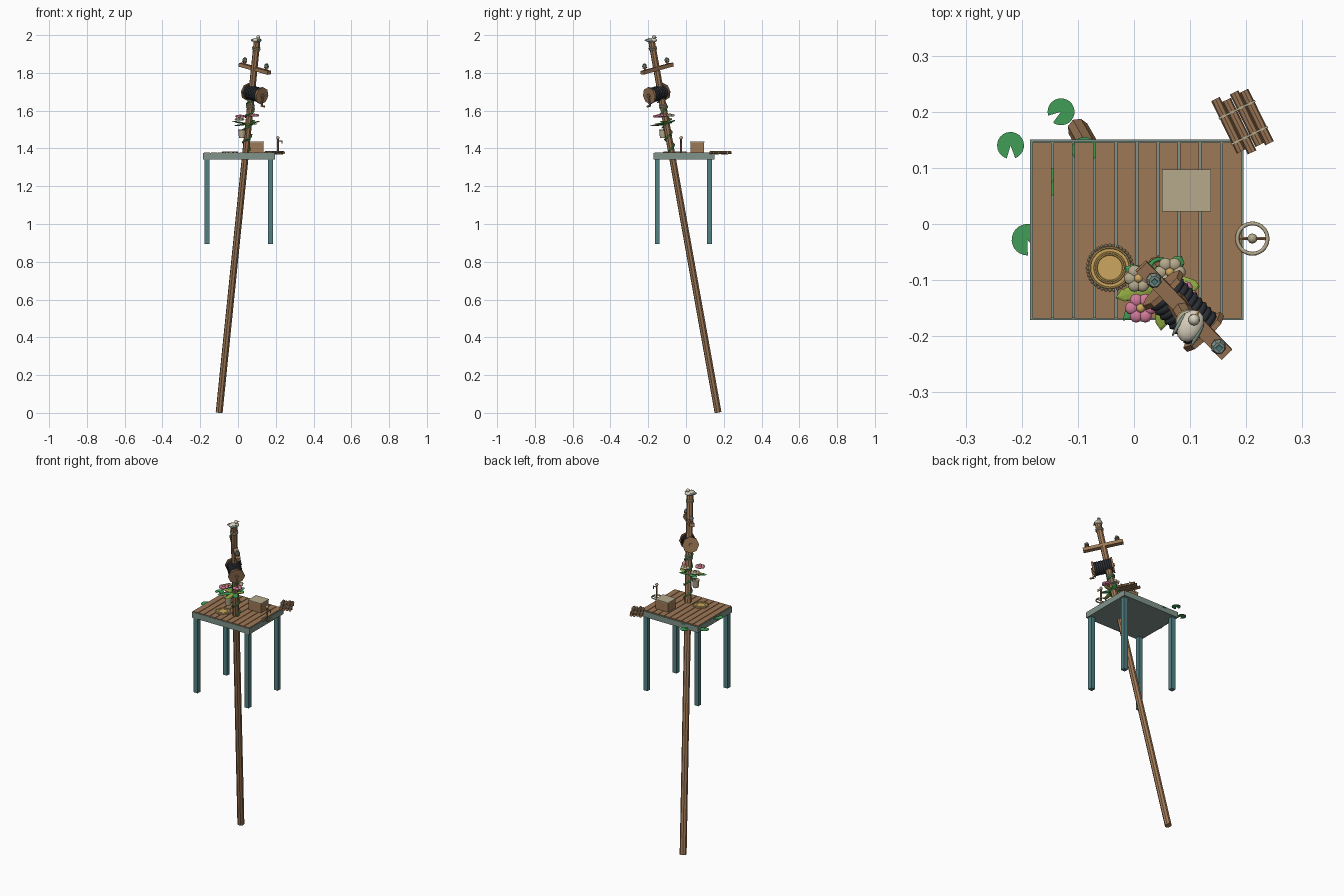
import bpy, bmesh, math
from mathutils import Vector, Matrix

if "Cube" in bpy.data.objects:
    bpy.data.objects.remove(bpy.data.objects["Cube"])


def srgb(r, g, b):
    return tuple((c / 255 / 12.92) if c < 11 else ((c / 255 + 0.055) / 1.055) ** 2.4 for c in (r, g, b)) + (1,)


def material(name, *rgb):
    m = bpy.data.materials.new(name)
    m.diffuse_color = srgb(*rgb)
    m.use_nodes = True
    m.node_tree.nodes["Principled BSDF"].inputs["Base Color"].default_value = m.diffuse_color
    return m


WOOD = material("brown wood", 158, 120, 86)
TEAL = material("teal paint", 82, 128, 130)
FRAME = material("grey green", 128, 148, 138)
KHAKI = material("khaki rope", 182, 170, 140)
GOLD = material("straw gold", 204, 166, 96)
GREEN = material("leaf green", 64, 158, 86)
LIME = material("lime leaf", 146, 172, 66)
PINK = material("pink petal", 210, 122, 152)
BLACK = material("black cable", 44, 48, 54)
CREAM = material("cream feather", 216, 208, 188)


# Piece builders: each returns a function that adds geometry to a bmesh
def box(c, size, rot=Matrix()):
    m = Matrix.Translation(c) @ rot @ Matrix.Diagonal((*size, 1))
    return lambda bm: bmesh.ops.create_cube(bm, size=1, matrix=m)


def rod(a, b, r, r2=None, n=8):
    a, b = Vector(a), Vector(b)
    m = Matrix.Translation((a + b) / 2) @ (b - a).to_track_quat('Z', 'Y').to_matrix().to_4x4()
    return lambda bm: bmesh.ops.create_cone(bm, cap_ends=True, segments=n, radius1=r,
                                            radius2=r if r2 is None else r2,
                                            depth=(b - a).length, matrix=m)


def ball(c, size, rot=Matrix(), u=10, v=6):
    m = Matrix.Translation(c) @ rot @ Matrix.Diagonal((*size, 1))
    return lambda bm: bmesh.ops.create_uvsphere(bm, u_segments=u, v_segments=v, radius=1, matrix=m)


def ring(c, axis, R, r, n=24, k=8):
    m = Matrix.Translation(c) @ Vector(axis).to_track_quat('Z', 'Y').to_matrix().to_4x4()

    def add(bm):
        g = [[bm.verts.new(m @ Vector(((R + r * math.cos(q)) * math.cos(p), (R + r * math.cos(q)) * math.sin(p),
                                       r * math.sin(q))))
              for q in [2 * math.pi * j / k for j in range(k)]] for p in [2 * math.pi * i / n for i in range(n)]]
        for i in range(n):
            for j in range(k):
                i2, j2 = (i + 1) % n, (j + 1) % k
                bm.faces.new((g[i][j], g[i2][j], g[i2][j2], g[i][j2]))
    return add


def pad(x, y, r, notch, z=1.367):
    def add(bm):
        a0 = math.radians(notch)
        arc = [a0 + 0.32 + (2 * math.pi - 0.64) * i / 22 for i in range(23)]
        vs = [bm.verts.new((x, y, z))] + [bm.verts.new((x + r * math.cos(a), y + r * math.sin(a), z)) for a in arc]
        f = bm.faces.new(vs)
        top = bmesh.ops.extrude_face_region(bm, geom=[f])["geom"]
        bmesh.ops.translate(bm, vec=(0, 0, 0.002), verts=[v for v in top if isinstance(v, bmesh.types.BMVert)])
    return add


def part(name, mat, *pieces, smooth=False):
    bm = bmesh.new()
    for p in pieces:
        p(bm)
    bmesh.ops.recalc_face_normals(bm, faces=bm.faces[:])
    for f in bm.faces:
        f.smooth = smooth
    me = bpy.data.meshes.new(name)
    bm.to_mesh(me)
    bm.free()
    me.materials.append(mat)
    ob = bpy.data.objects.new(name, me)
    bpy.context.scene.collection.objects.link(ob)
    return ob


# Leaning pole and the axes of the fittings on it
def on_pole(z):
    return Vector((-0.10 + 0.102 * z, 0.17 - 0.179 * z, z))


U = Vector((0.102, -0.179, 1)).normalized()
S = Vector((0.68, -0.7, -0.2))
S = (S - U * S.dot(U)).normalized()
N = U.cross(S)
TILT = Matrix((S, N, U)).transposed().to_4x4()

part("leaning_pole", WOOD, rod(on_pole(0.003), on_pole(1.965), 0.019, 0.018, 8))
part("pole_rope_wraps", KHAKI, *[ring(on_pole(z), U, 0.019, 0.004, 16, 6)
                                 for z in (1.615, 1.623, 1.631, 1.925, 1.933)], smooth=True)

# Deck
part("deck_frame", FRAME, box((0.005, -0.01, 1.353), (0.38, 0.322, 0.024)),
     *[box((0.005, y, 1.358), (0.38, 0.005, 0.034)) for y in (-0.1685, 0.1485)],
     *[box((x, -0.01, 1.358), (0.005, 0.322, 0.034)) for x in (-0.1825, 0.1925)])
part("deck_planks", WOOD, *[box((-0.164 + 0.0376 * i, -0.0115, 1.374), (0.034, 0.313, 0.010)) for i in range(10)])
part("deck_legs", TEAL, *[box((x, y, 1.12), (0.026, 0.026, 0.45))
                          for x in (-0.164, 0.172) for y in (-0.152, 0.124)])
part("lily_pads", GREEN, pad(-0.13, 0.20, 0.024, 215), pad(-0.22, 0.14, 0.024, 272),
     pad(-0.19, -0.028, 0.028, 290), pad(-0.088, 0.132, 0.023, 240), pad(-0.147, 0.075, 0.024, 30))

# Crate
part("crate", WOOD, box((0.0935, 0.0595, 1.405), (0.084, 0.072, 0.052)))
part("crate_lid", KHAKI, box((0.0935, 0.0595, 1.433), (0.087, 0.075, 0.005)))

# Coiled straw mat with a knotted fringe
C = Vector((-0.043, -0.078, 1.380))
part("straw_mat", GOLD, rod(C, C + Vector((0, 0, 0.003)), 0.038, n=32),
     *[ring(C + Vector((0, 0, 0.003)), (0, 0, 1), R, 0.002, 32, 6) for R in (0.024, 0.027, 0.036)])
part("mat_fringe", KHAKI, *[ball(C + Vector((0.040 * math.cos(a), 0.040 * math.sin(a), 0.001)), (0.003,) * 3, u=6, v=4)
                            for a in [2 * math.pi * i / 36 for i in range(36)]])

# Log raft
RZ = Matrix.Rotation(math.radians(-64), 4, 'Z')
along, across = RZ @ Vector((1, 0, 0)), RZ @ Vector((0, 1, 0))
M = Vector((0.194, 0.182, 1.378))
part("raft_logs", WOOD, *[rod(M + across * o + along * (s - 0.052), M + across * o + along * (s + 0.052), 0.0085)
                          for o, s in ((-0.026, -0.006), (-0.009, 0.004), (0.009, -0.002), (0.026, 0.003))])
part("raft_ropes", KHAKI, *[box(M + along * s, (0.004, 0.072, 0.0195), RZ) for s in (-0.024, 0.027)])

# Float ring with a post and hook arm
W = Vector((0.211, -0.026, 0))
part("float_ring", KHAKI, ring(W + Vector((0, 0, 1.381)), (0, 0, 1), 0.027, 0.0035, 28), smooth=True)
part("ring_post", WOOD, rod(W + Vector((0, 0, 1.375)), W + Vector((0, 0, 1.452)), 0.005),
     rod(W + Vector((-0.029, 0, 1.378)), W + Vector((0.027, 0, 1.378)), 0.003, n=6),
     rod(W + Vector((0, 0, 1.440)), W + Vector((0.024, 0, 1.440)), 0.003, n=6),
     rod(W + Vector((0.022, 0, 1.425)), W + Vector((0.022, 0, 1.442)), 0.003, n=6))
part("post_knob", KHAKI, ball(W + Vector((0, 0, 1.456)), (0.009,) * 3), smooth=True)

# Climbing vine around the pole
crv = bpy.data.curves.new("vine", 'CURVE')
crv.dimensions = '3D'
crv.bevel_depth, crv.bevel_resolution = 0.004, 1
sp = crv.splines.new('POLY')
sp.points.add(60)
helix = []
for i, pt in enumerate(sp.points):
    t = i / 60
    a = t * math.pi * 8
    p = on_pole(1.39 + 0.27 * t) + (S * math.cos(a) + N * math.sin(a)) * 0.021
    helix.append(p)
    pt.co = (*p, 1)
crv.materials.append(GREEN)
bpy.context.scene.collection.objects.link(bpy.data.objects.new("vine", crv))
part("vine_leaves", GREEN, *[ball(p, (0.010, 0.007, 0.004), Matrix.Rotation(i, 4, 'Z') @ Matrix.Rotation(0.7, 4, 'Y'), 6, 4)
                             for i, p in enumerate(helix[3::5])])


# Flower bunch
def leaf(x, y, z=1.535):
    b = on_pole(1.53)
    tip = Vector((x, y, z))
    d = tip - b
    return ball((b + tip) / 2, (d.length / 2, 0.015, 0.004), d.to_track_quat('X', 'Z').to_matrix().to_4x4(), 8, 6)


part("dark_leaves", GREEN, leaf(-0.020, -0.172, 1.52), leaf(-0.018, -0.078, 1.54),
     leaf(0.085, -0.057, 1.55), leaf(0.100, -0.165, 1.53))
part("lime_leaves", LIME, leaf(-0.033, -0.132, 1.545), leaf(0.048, -0.19, 1.52), leaf(0.117, -0.112, 1.545))


def flower(name, mat, heart, c, r):
    c = Vector(c)
    part(name, mat, *[ball(c + Vector((r * math.cos(a), r * math.sin(a), 0)), (0.012, 0.012, 0.007))
                      for a in [2 * math.pi * i / 6 for i in range(6)]], smooth=True)
    part(name + "_heart", heart, ball(c + Vector((0, 0, 0.005)), (0.008, 0.008, 0.006)), smooth=True)


flower("pink_flower_left", PINK, GOLD, (0.012, -0.150, 1.570), 0.016)
flower("pink_flower_right", PINK, GOLD, (0.085, -0.128, 1.575), 0.016)
flower("pale_flower_left", KHAKI, GOLD, (0.008, -0.097, 1.555), 0.014)
flower("pale_flower_back", KHAKI, GOLD, (0.064, -0.086, 1.575), 0.016)

# Hanging bucket
B = Vector((0.021, -0.122, 1.455))
part("bucket", KHAKI, rod(B, B + Vector((0, 0, 0.044)), 0.016, 0.020, 12),
     ring(B + Vector((0, 0, 0.043)), (0, 0, 1), 0.020, 0.002, 12, 6))
part("bucket_hanger", WOOD, rod(B + Vector((0, 0, 0.044)), on_pole(1.515), 0.003, n=6))

# Cable spool with end discs and crank
Q = Vector((0.088, -0.155, 1.69))
part("spool_discs", WOOD, *[rod(Q + S * (s - 0.005), Q + S * (s + 0.005), 0.046) for s in (-0.053, 0.053)],
     rod(Q - S * 0.064, Q + S * 0.066, 0.010))
part("spool_cable", BLACK, rod(Q - S * 0.048, Q + S * 0.048, 0.034, n=20),
     *[ring(Q + S * (-0.042 + 0.012 * i), S, 0.033, 0.0065, 20, 6) for i in range(8)], smooth=True)
crank = Q + S * 0.063
part("spool_crank", WOOD, box(crank - U * 0.026, (0.006, 0.009, 0.062), TILT),
     rod(crank - U * 0.053, crank - U * 0.053 + S * 0.022, 0.005))

# Crossarm and insulators
A = on_pole(1.822) + N * 0.004
part("crossarm", WOOD, box(A, (0.222, 0.026, 0.020), TILT))
for side, s in (("left", -0.082), ("right", 0.086)):
    p = A + S * s
    part(side + "_insulator_pin", WOOD, rod(p, p + U * 0.030, 0.007), rod(p + U * 0.020, p + U * 0.025, 0.013))
    part(side + "_insulator_cap", FRAME, rod(p + U * 0.029, p + U * 0.040, 0.014, 0.010, 8))
    part(side + "_insulator_top", TEAL, box(p + U * 0.042, (0.009, 0.009, 0.005), TILT))

# Perched bird
T = on_pole(1.965)
BR = Matrix.Rotation(math.radians(60), 4, 'Z')
fwd = BR @ Vector((1, 0, 0))
up = Vector((0, 0, 1))
part("bird_body", CREAM, ball(T + up * 0.008, (0.031, 0.022, 0.013), BR, 12, 8),
     ball(T + fwd * 0.013 + up * 0.025, (0.0105,) * 3), smooth=True)
part("bird_wings", FRAME, *[ball(T - fwd * 0.008 + BR @ Vector((0, y, 0)) + up * 0.008, (0.024, 0.004, 0.008), BR)
                            for y in (-0.019, 0.019)], smooth=True)
part("bird_beak", GOLD, rod(T + fwd * 0.021 + up * 0.024, T + fwd * 0.035 + up * 0.022, 0.004, 0.0005, 6))
part("bird_eyes", BLACK, *[ball(T + fwd * 0.017 + BR @ Vector((0, y, 0)) + up * 0.028, (0.002,) * 3, u=6, v=4)
                           for y in (-0.008, 0.008)])
